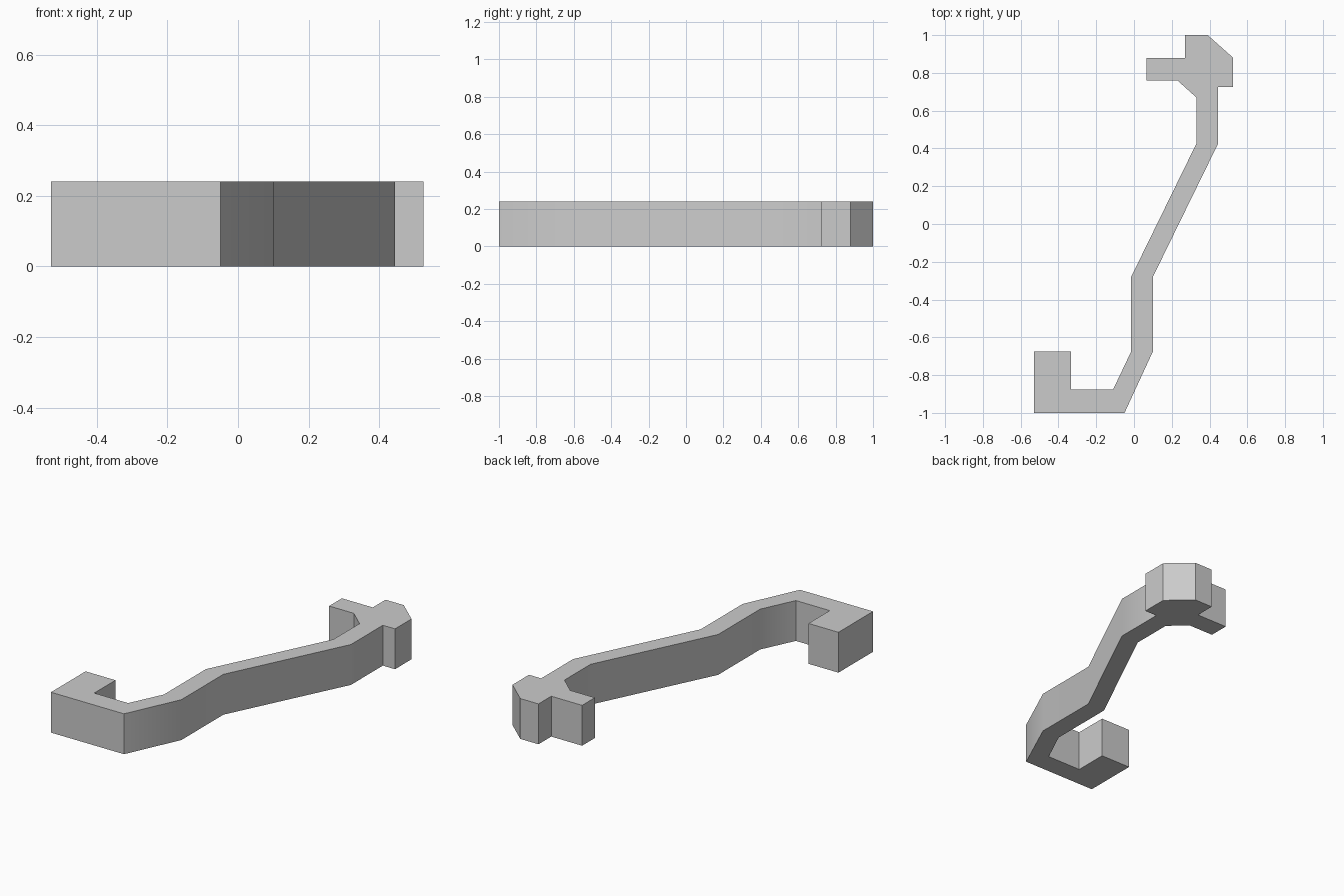
import bpy
import bmesh
import math

cube = bpy.data.objects.get("Cube")
if cube:
    bpy.data.objects.remove(cube, do_unlink=True)

HEIGHT = 0.24

# Plain grey material
grey = bpy.data.materials.new("plain grey")
grey.use_nodes = True
colour = (0.6, 0.6, 0.6, 1)
grey.diffuse_color = colour
grey.node_tree.nodes["Principled BSDF"].inputs["Base Color"].default_value = colour

# Outline sections, running once around the bracket
hook = [(-0.53, -1), (-0.05, -1)]
arm_outer = [(0.10, -0.675), (0.10, -0.28), (0.445, 0.425), (0.445, 0.725)]
clip_head = [(0.525, 0.725), (0.525, 0.88), (0.39, 1), (0.27, 1),
             (0.27, 0.88), (0.067, 0.88), (0.067, 0.76), (0.23, 0.76)]
arm_inner = [(0.33, 0.67), (0.33, 0.425), (-0.015, -0.28), (-0.015, -0.675)]
hook_inner = [(-0.11, -0.875), (-0.333, -0.875), (-0.333, -0.675), (-0.53, -0.675)]


def extrude_profile(name, outline, height, material):
    """Raise a flat outline into a solid standing on the ground."""
    bm = bmesh.new()
    base = bm.faces.new([bm.verts.new((x, y, 0)) for x, y in outline])
    raised = bmesh.ops.extrude_face_region(bm, geom=[base], use_keep_orig=True)
    top = [v for v in raised["geom"] if isinstance(v, bmesh.types.BMVert)]
    bmesh.ops.translate(bm, verts=top, vec=(0, 0, height))
    bmesh.ops.recalc_face_normals(bm, faces=bm.faces)
    mesh = bpy.data.meshes.new(name)
    bm.to_mesh(mesh)
    bm.free()
    mesh.materials.append(material)
    obj = bpy.data.objects.new(name, mesh)
    bpy.context.collection.objects.link(obj)
    return obj


# Hooked bracket with a bent arm and a clip head
bracket = extrude_profile("hooked_bracket",
                          hook + arm_outer + clip_head + arm_inner + hook_inner,
                          HEIGHT, grey)

# Soft shading over the shallow bends of the arm, crisp corners elsewhere
bpy.ops.object.select_all(action="DESELECT")
bracket.select_set(True)
bpy.context.view_layer.objects.active = bracket
bpy.ops.object.shade_smooth_by_angle(angle=math.radians(30))
